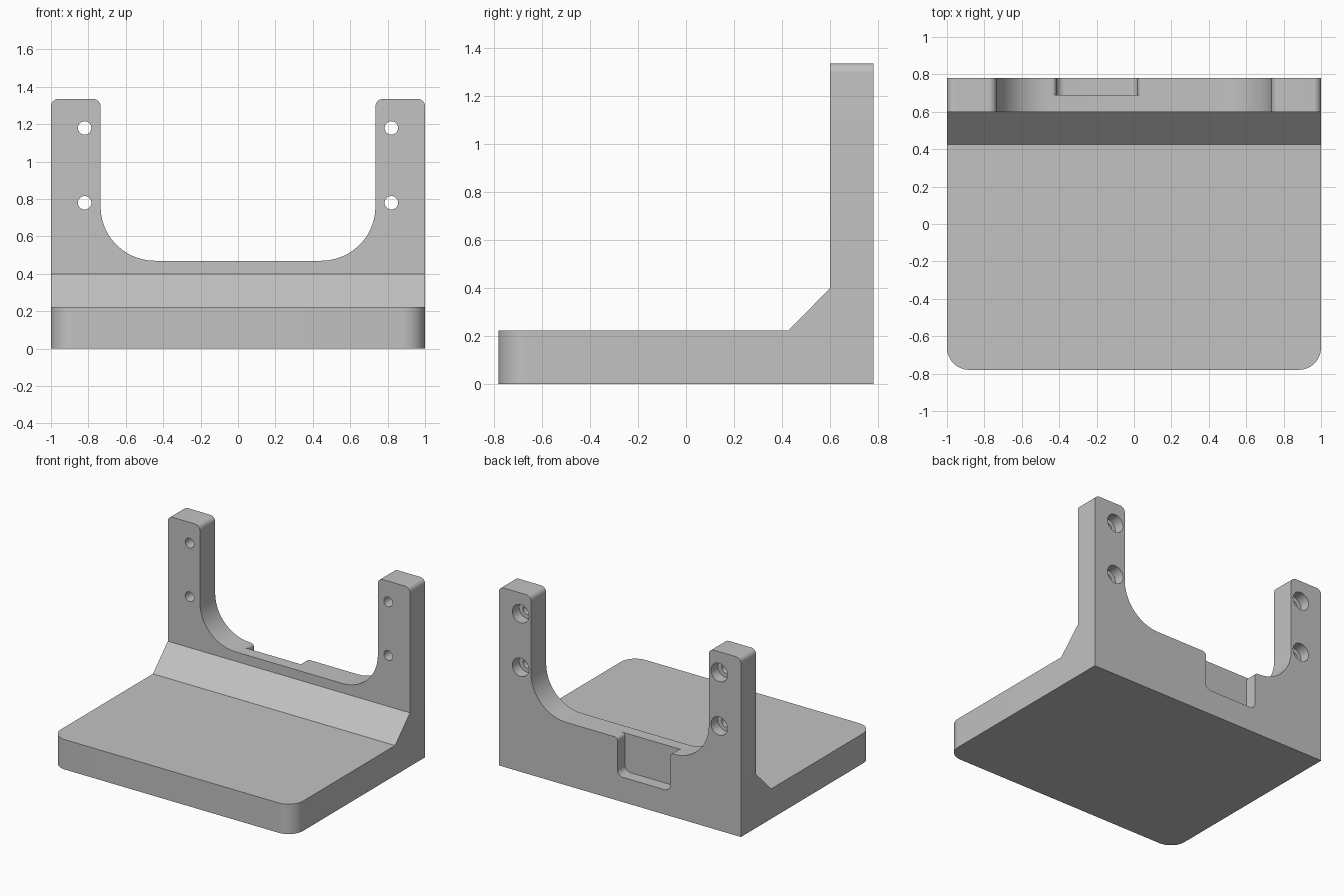
import bpy
import bmesh
from math import sin, cos, radians
from mathutils import Vector

cube = bpy.data.objects.get("Cube")
if cube:
    bpy.data.objects.remove(cube, do_unlink=True)

HEIGHT = 1.335      # top of the posts
BACK = 0.78         # rear face
WALL = 0.60         # front face of the upright wall
SADDLE = 0.47       # floor of the wide opening

grey = bpy.data.materials.new("plain grey")
grey.use_nodes = True
colour = (0.54, 0.54, 0.54, 1)
grey.diffuse_color = colour
grey.node_tree.nodes["Principled BSDF"].inputs["Base Color"].default_value = colour


def arc(cx, cz, r, start, end, steps=12):
    angles = [radians(start + (end - start) * i / steps) for i in range(steps + 1)]
    return [(cx + r * cos(a), cz + r * sin(a)) for a in angles]


def prism(name, outline, axis, low, high):
    """Extrude a 2D outline along x (outline in y, z) or y (outline in x, z)."""
    def place(p, d):
        return (d, p[0], p[1]) if axis == "x" else (p[0], d, p[1])
    bm = bmesh.new()
    face = bm.faces.new([bm.verts.new(place(p, low)) for p in outline])
    new = bmesh.ops.extrude_face_region(bm, geom=[face])["geom"]
    shift = Vector(place((0, 0), high - low))
    bmesh.ops.translate(bm, vec=shift, verts=[v for v in new if isinstance(v, bmesh.types.BMVert)])
    bmesh.ops.recalc_face_normals(bm, faces=bm.faces)
    mesh = bpy.data.meshes.new(name)
    bm.to_mesh(mesh)
    bm.free()
    mesh.materials.append(grey)
    obj = bpy.data.objects.new(name, mesh)
    bpy.context.collection.objects.link(obj)
    return obj


def round_edges(obj, test, radius):
    bm = bmesh.new()
    bm.from_mesh(obj.data)
    edges = [e for e in bm.edges if all(test(v.co) for v in e.verts)
             and abs(e.verts[0].co.x - e.verts[1].co.x) < 0.01]
    bmesh.ops.bevel(bm, geom=edges, offset=radius, segments=12, profile=0.5, affect="EDGES")
    bm.to_mesh(obj.data)
    bm.free()


def cut(obj, cutter):
    cutter.hide_render = True
    mod = obj.modifiers.new("cut", "BOOLEAN")
    mod.operation = "DIFFERENCE"
    mod.solver = "EXACT"
    mod.object = cutter
    bpy.context.view_layer.objects.active = obj
    bpy.ops.object.modifier_apply(modifier=mod.name)
    bpy.data.objects.remove(cutter, do_unlink=True)


def slot(x0, x1, floor, floor_r, rim, rim_r):
    """Open-topped slot outline with rounded floor corners and rounded rim."""
    lip = rim - rim_r
    right = arc(x1 - floor_r, floor + floor_r, floor_r, -90, 0)
    right += arc(x1 + rim_r, lip, rim_r, 180, 90)
    left = arc(x0 - rim_r, lip, rim_r, 90, 0)
    left += arc(x0 + floor_r, floor + floor_r, floor_r, 180, 270)
    top = rim + 0.3
    return right + [(x1 + rim_r, top), (x0 - rim_r, top)] + left


# Base slab, sloped gusset and upright wall in one side profile
side = [(-BACK, 0), (BACK, 0), (BACK, HEIGHT), (WALL, HEIGHT),
        (WALL, 0.40), (0.425, 0.223), (-BACK, 0.223)]
bracket = prism("bracket", side, "x", -1, 1)
round_edges(bracket, lambda co: co.y < -0.7, 0.12)
round_edges(bracket, lambda co: co.z > 1.3, 0.04)

# Wide opening between the posts
cut(bracket, prism("opening_cutter", slot(-0.735, 0.735, SADDLE, 0.29, HEIGHT, 0.04),
                   "y", 0.5, 0.9))

# Off-centre pocket in the rear face
cut(bracket, prism("pocket_cutter", slot(-0.415, 0.02, 0.185, 0.045, SADDLE, 0.025),
                   "y", 0.69, 0.9))

# Counterbored screw holes in both posts
for x in (-0.82, 0.82):
    for z in (0.78, 1.18):
        for radius, start in ((0.036, 0.5), (0.068, 0.70)):
            ring = arc(x, z, radius, 0, 360, 32)[:-1]
            cut(bracket, prism("hole_cutter", ring, "y", start, 0.9))

# Smooth the rounded surfaces, keep hard edges
bpy.ops.object.select_all(action="DESELECT")
bracket.select_set(True)
bpy.context.view_layer.objects.active = bracket
bpy.ops.object.shade_smooth_by_angle(angle=radians(30))
